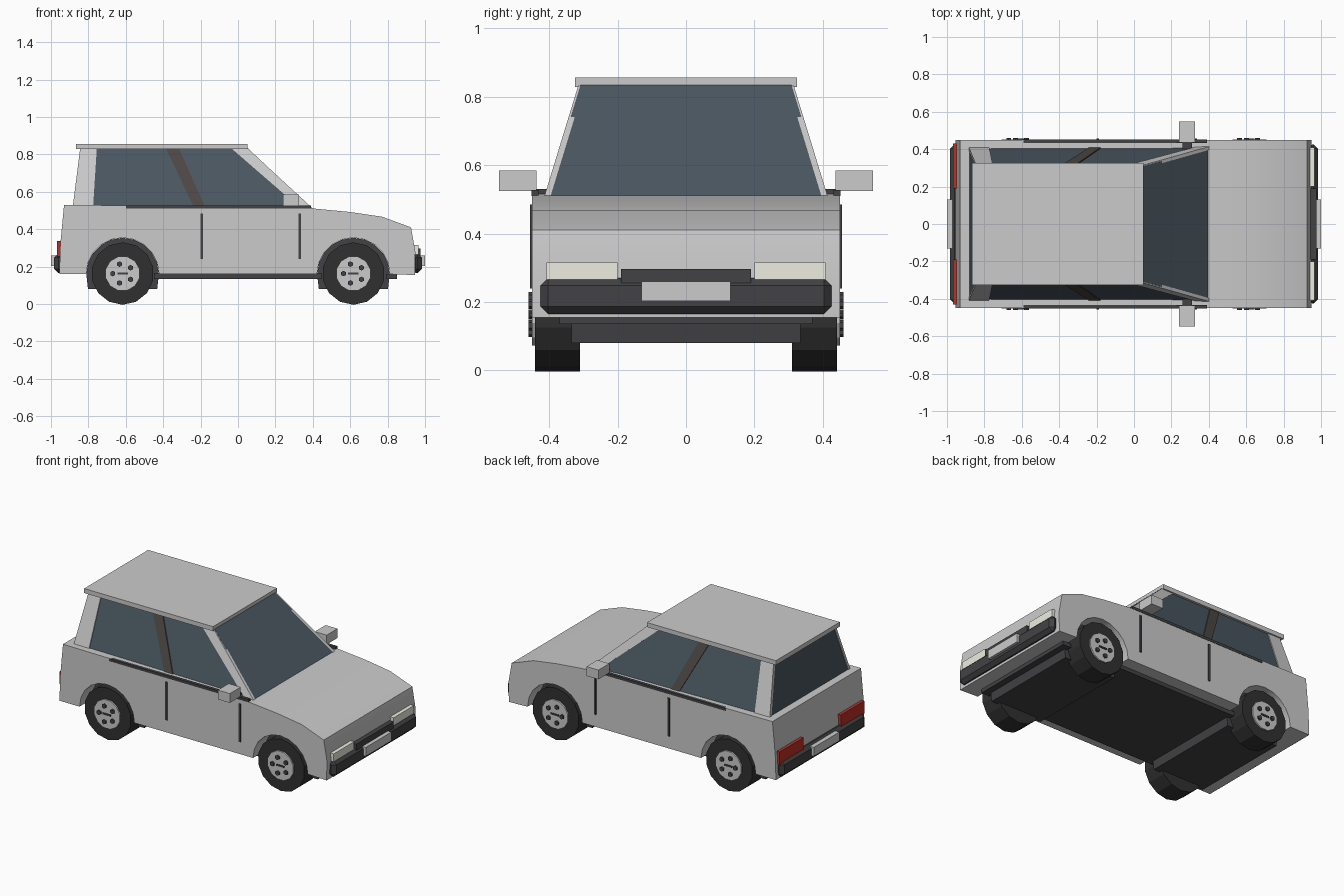
import bpy, math

if "Cube" in bpy.data.objects:
    bpy.data.objects.remove(bpy.data.objects["Cube"])

def mat(name, c):
    m = bpy.data.materials.new(name)
    m.diffuse_color = (*c, 1)
    m.use_nodes = True
    m.node_tree.nodes["Principled BSDF"].inputs["Base Color"].default_value = m.diffuse_color
    return m

GLASS = mat("glass", (0.07, 0.095, 0.12))
DARK = mat("dark_trim", (0.055, 0.055, 0.06))
RUBBER = mat("rubber", (0.03, 0.03, 0.03))
BROWN = mat("pillar_brown", (0.075, 0.065, 0.06))
RED = mat("red_lens", (0.5, 0.03, 0.02))
LAMP = mat("lamp_lens", (0.85, 0.85, 0.76))

def mesh(name, verts, faces, m=None):
    me = bpy.data.meshes.new(name)
    me.from_pydata(verts, [], faces)
    ob = bpy.data.objects.new(name, me)
    bpy.context.collection.objects.link(ob)
    if m:
        me.materials.append(m)
    bpy.context.view_layer.objects.active = ob
    for o in bpy.context.selected_objects:
        o.select_set(False)
    ob.select_set(True)
    bpy.ops.object.mode_set(mode='EDIT')
    bpy.ops.mesh.select_all(action='SELECT')
    bpy.ops.mesh.normals_make_consistent(inside=False)
    bpy.ops.object.mode_set(mode='OBJECT')
    return ob

def prism(name, prof, ya, yb, m=None):
    """Extrude an (x, z) outline between y functions ya(z) and yb(z)."""
    n = len(prof)
    v = [(x, ya(z), z) for x, z in prof] + [(x, yb(z), z) for x, z in prof]
    f = [list(range(n)), list(range(2 * n - 1, n - 1, -1))]
    f += [[i, (i + 1) % n, (i + 1) % n + n, i + n] for i in range(n)]
    return mesh(name, v, f, m)

def slab(name, prof, w, m=None):
    return prism(name, prof, lambda z: -w, lambda z: w, m)

def box(name, x, y, z, m=None):
    return prism(name, [(x[0], z[0]), (x[1], z[0]), (x[1], z[1]), (x[0], z[1])],
                 lambda _: y[0], lambda _: y[1], m)

def disc(name, x, z, r, y0, y1, sides, m=None):
    pts = [(x + r * math.cos((i + .5) * math.tau / sides),
            z + r * math.sin((i + .5) * math.tau / sides)) for i in range(sides)]
    return prism(name, pts, lambda _: y0, lambda _: y1, m)

def arch(cx, r, n=10):
    a0 = 0.0
    return [(cx + r * math.cos(a0 + math.pi * i / n), 0.16 + r * math.sin(a0 + math.pi * i / n))
            for i in range(n + 1)]

WX = 0.617

# Lower body with wheel arches in its outline
outline = [(-0.955, 0.16), (-0.95, 0.32), (-0.93, 0.53), (0.2, 0.52), (0.39, 0.512),
           (0.6, 0.492), (0.77, 0.467), (0.925, 0.41), (0.948, 0.28), (0.945, 0.155)]
outline += arch(WX, 0.195) + arch(-WX, 0.195)
body = slab("body", outline, 0.45)
bpy.ops.object.shade_smooth_by_angle(angle=math.radians(30))

# Dark wheel housings and floor
for nm, cx in (("front", WX), ("rear", -WX)):
    slab(nm + "_wheel_housing",
         [(cx - 0.185, 0.08), (cx + 0.185, 0.08)] + arch(cx, 0.194), 0.335, DARK)
box("floor", (-0.45, 0.45), (-0.37, 0.37), (0.135, 0.165), DARK)
box("front_floor_lip", (0.79, 0.85), (-0.37, 0.37), (0.135, 0.16), DARK)

# Cabin: glass block, roof slab and pillars
def side_y(z):
    return 0.408 - (z - 0.51) * 0.098 / 0.32

prism("cabin_glass", [(-0.88, 0.515), (0.40, 0.508), (0.05, 0.835), (-0.84, 0.835)],
      lambda z: -side_y(z), side_y, GLASS)
box("roof", (-0.867, 0.05), (-0.325, 0.325), (0.828, 0.857))
pillars = {
    "front_pillar": ([(0.335, 0.511), (0.402, 0.509), (0.052, 0.832), (-0.035, 0.832)], None),
    "middle_pillar": ([(-0.235, 0.515), (-0.175, 0.515), (-0.315, 0.832), (-0.385, 0.832)], BROWN),
    "rear_pillar": ([(-0.884, 0.515), (-0.775, 0.515), (-0.755, 0.832), (-0.844, 0.832)], None),
}

# Parts repeated on both sides
for s, side in ((-1, "right"), (1, "left")):
    for nm, (pts, m) in pillars.items():
        prism(f"{side}_{nm}", pts, lambda z: s * (side_y(z) - 0.012),
              lambda z: s * (side_y(z) + 0.006), m)
    box(side + "_belt_strip", (-0.6, 0.39), (s * 0.432, s * 0.452), (0.51, 0.527), DARK)
    for nm, x in (("front", 0.33), ("rear", -0.193)):
        box(f"{side}_{nm}_door_gap", (x - 0.007, x + 0.007), (s * 0.44, s * 0.456),
            (0.24, 0.485), DARK)
    box(side + "_mirror", (0.24, 0.325), (s * 0.437, s * 0.547), (0.525, 0.585))
    box(side + "_mirror_arm", (0.26, 0.31), (s * 0.40, s * 0.45), (0.505, 0.53), DARK)
    box(side + "_headlight", (0.92, 0.966), (s * 0.2, s * 0.408), (0.265, 0.315), LAMP)
    box(side + "_tail_light", (-0.968, -0.93), (s * 0.19, s * 0.43), (0.255, 0.337), RED)
    # Wheels with hub and bolts
    for nm, x in (("front", WX), ("rear", -WX)):
        w = f"{side}_{nm}"
        disc(w + "_tire", x, 0.163, 0.167, s * 0.31, s * 0.442, 14, RUBBER)
        disc(w + "_hub", x, 0.163, 0.094, s * 0.43, s * 0.451, 12)
        box(w + "_hub_bar", (x - 0.028, x + 0.028), (s * 0.445, s * 0.457), (0.158, 0.168), DARK)
        for i in range(5):
            a = math.tau * (i + 0.5) / 5
            disc(f"{w}_bolt_{i}", x + 0.053 * math.cos(a), 0.163 + 0.053 * math.sin(a),
                 0.015, s * 0.445, s * 0.461, 6, DARK)

# Bumpers, plates and grille
for d, nm in ((1, "front"), (-1, "rear")):
    bumper = box(nm + "_bumper", (d * 0.93, d * 0.983), (-0.425, 0.425), (0.165, 0.27), DARK)
    bev = bumper.modifiers.new("bevel", 'BEVEL')
    bev.width, bev.segments = 0.022, 1
    box(nm + "_plate", (d * 0.97, d * 1.0), (-0.13, 0.13), (0.203, 0.26))
box("grille", (0.93, 0.975), (-0.19, 0.19), (0.255, 0.297), DARK)
